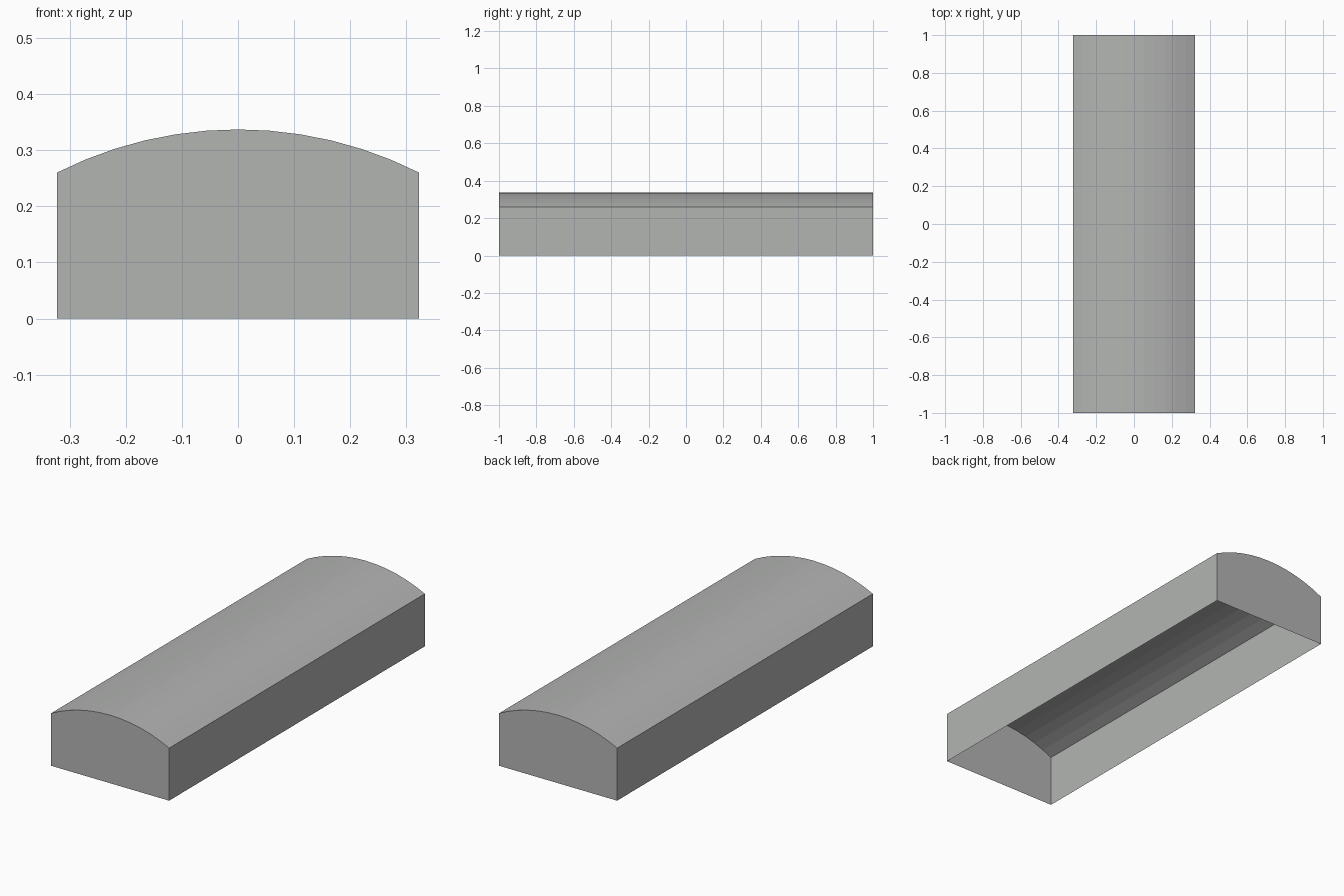
import bpy, bmesh, math

if "Cube" in bpy.data.objects:
    bpy.data.objects.remove(bpy.data.objects["Cube"])

# Dimensions of the vaulted cover
HALF_W, HALF_L = 0.323, 1.0
SPRING, CROWN = 0.26, 0.337
SEGMENTS = 12

rise = CROWN - SPRING
radius = (HALF_W ** 2 + rise ** 2) / (2 * rise)
sweep = math.asin(HALF_W / radius)

# Cross-section: two upright walls joined by a shallow arch
profile = [(HALF_W, 0.0)]
for i in range(SEGMENTS + 1):
    a = sweep * (1 - 2 * i / SEGMENTS)
    profile.append((radius * math.sin(a), CROWN - radius + radius * math.cos(a)))
profile.append((-HALF_W, 0.0))

# Thin shell, open underneath
bm = bmesh.new()
front = [bm.verts.new((x, -HALF_L, z)) for x, z in profile]
back = [bm.verts.new((x, HALF_L, z)) for x, z in profile]
for i in range(len(profile) - 1):
    bm.faces.new((front[i], back[i], back[i + 1], front[i + 1]))

# Arched end walls
bm.faces.new(list(reversed(front)))
bm.faces.new(back)
bmesh.ops.recalc_face_normals(bm, faces=bm.faces)
if max(bm.faces, key=lambda f: f.calc_center_median().z).normal.z < 0:
    bmesh.ops.reverse_faces(bm, faces=bm.faces)

mesh = bpy.data.meshes.new("vaulted_cover")
bm.to_mesh(mesh)
bm.free()
cover = bpy.data.objects.new("vaulted_cover", mesh)
bpy.context.collection.objects.link(cover)

grey = bpy.data.materials.new("pale grey")
grey.diffuse_color = (0.45, 0.46, 0.45, 1.0)
grey.use_nodes = True
grey.node_tree.nodes["Principled BSDF"].inputs["Base Color"].default_value = grey.diffuse_color
mesh.materials.append(grey)
